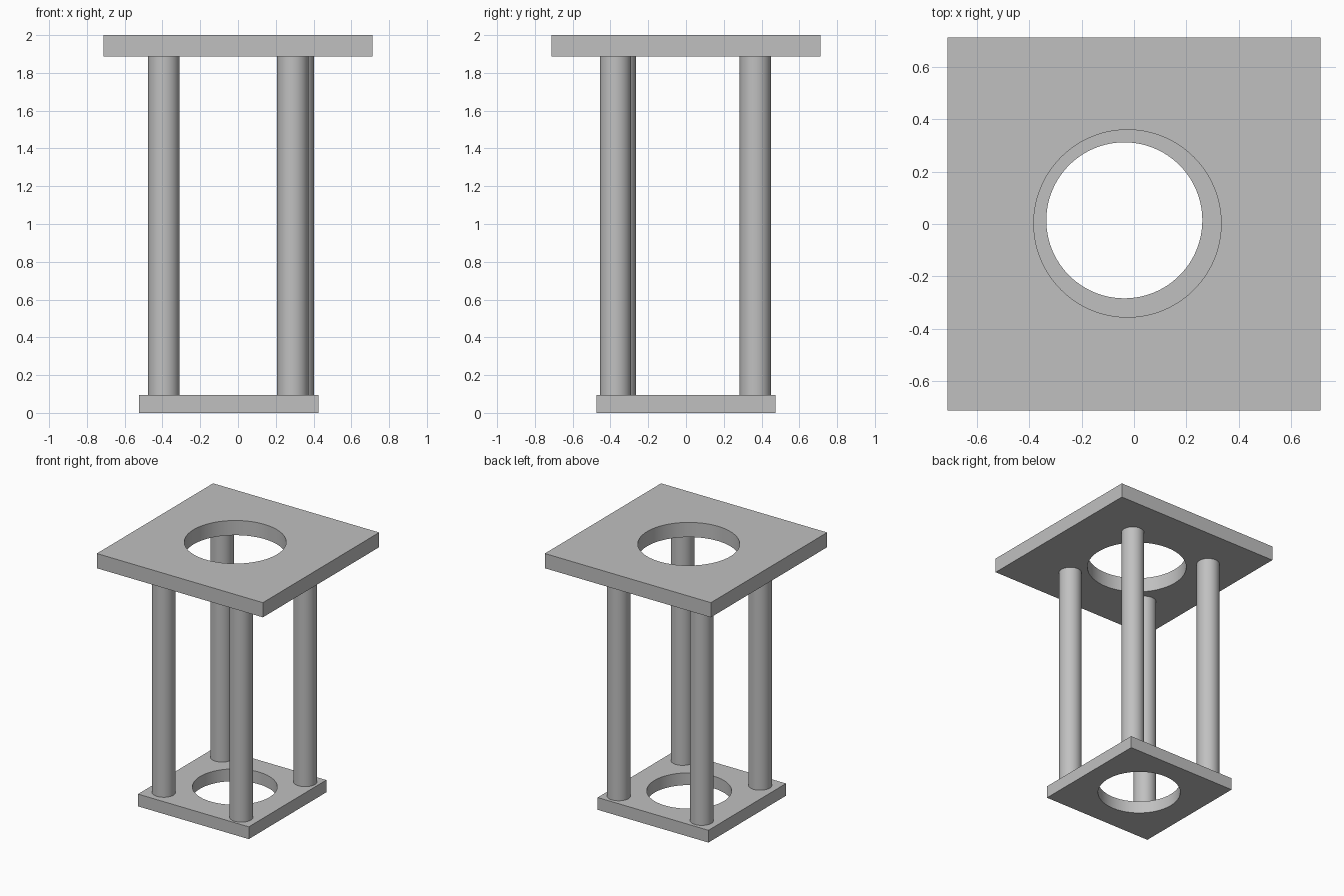
import bpy
import bmesh
from math import cos, sin, pi, radians

cube = bpy.data.objects.get("Cube")
if cube:
    bpy.data.objects.remove(cube, do_unlink=True)

SEGMENTS = 96

grey = bpy.data.materials.new("Plain grey")
grey.use_nodes = True
colour = (0.53, 0.53, 0.53, 1)
grey.diffuse_color = colour
grey.node_tree.nodes["Principled BSDF"].inputs["Base Color"].default_value = colour


def finish(obj):
    obj.data.materials.clear()
    obj.data.materials.append(grey)
    bpy.ops.object.select_all(action='DESELECT')
    obj.select_set(True)
    bpy.context.view_layer.objects.active = obj
    bpy.ops.object.shade_smooth_by_angle(angle=radians(30))


def plate(name, centre, half, hole, radius, bottom, top):
    """Square plate with a round hole, made of four bridged loops."""
    bm = bmesh.new()

    def ring(z, square):
        verts = []
        for i in range(SEGMENTS):
            c, s = cos(2 * pi * i / SEGMENTS), sin(2 * pi * i / SEGMENTS)
            if square:
                k = half / max(abs(c), abs(s))
                verts.append(bm.verts.new((centre[0] + k * c, centre[1] + k * s, z)))
            else:
                verts.append(bm.verts.new((hole[0] + radius * c, hole[1] + radius * s, z)))
        return verts

    rings = [ring(bottom, True), ring(top, True), ring(top, False), ring(bottom, False)]
    for a, b in zip(rings, rings[1:] + rings[:1]):
        for i in range(SEGMENTS):
            j = (i + 1) % SEGMENTS
            bm.faces.new((a[i], a[j], b[j], b[i]))
    bmesh.ops.recalc_face_normals(bm, faces=bm.faces[:])
    mesh = bpy.data.meshes.new(name)
    bm.to_mesh(mesh)
    bm.free()
    obj = bpy.data.objects.new(name, mesh)
    bpy.context.collection.objects.link(obj)
    finish(obj)


# Plates
plate("bottom_plate", (-0.05, 0), 0.475, (-0.037, 0.014), 0.298, 0, 0.095)
plate("top_plate", (0, 0), 0.712, (-0.025, 0.002), 0.358, 1.886, 2)

# Round posts between the plates
posts = {
    "front_left_post": (0.29, -0.373),
    "back_left_post": (0.32, 0.367),
    "front_right_post": (-0.393, -0.347),
    "back_right_post": (-0.393, 0.367),
}
for name, (x, y) in posts.items():
    bpy.ops.mesh.primitive_cylinder_add(
        vertices=64, radius=0.083, depth=1.791, location=(x, y, 0.9905))
    post = bpy.context.object
    post.name = name
    finish(post)
